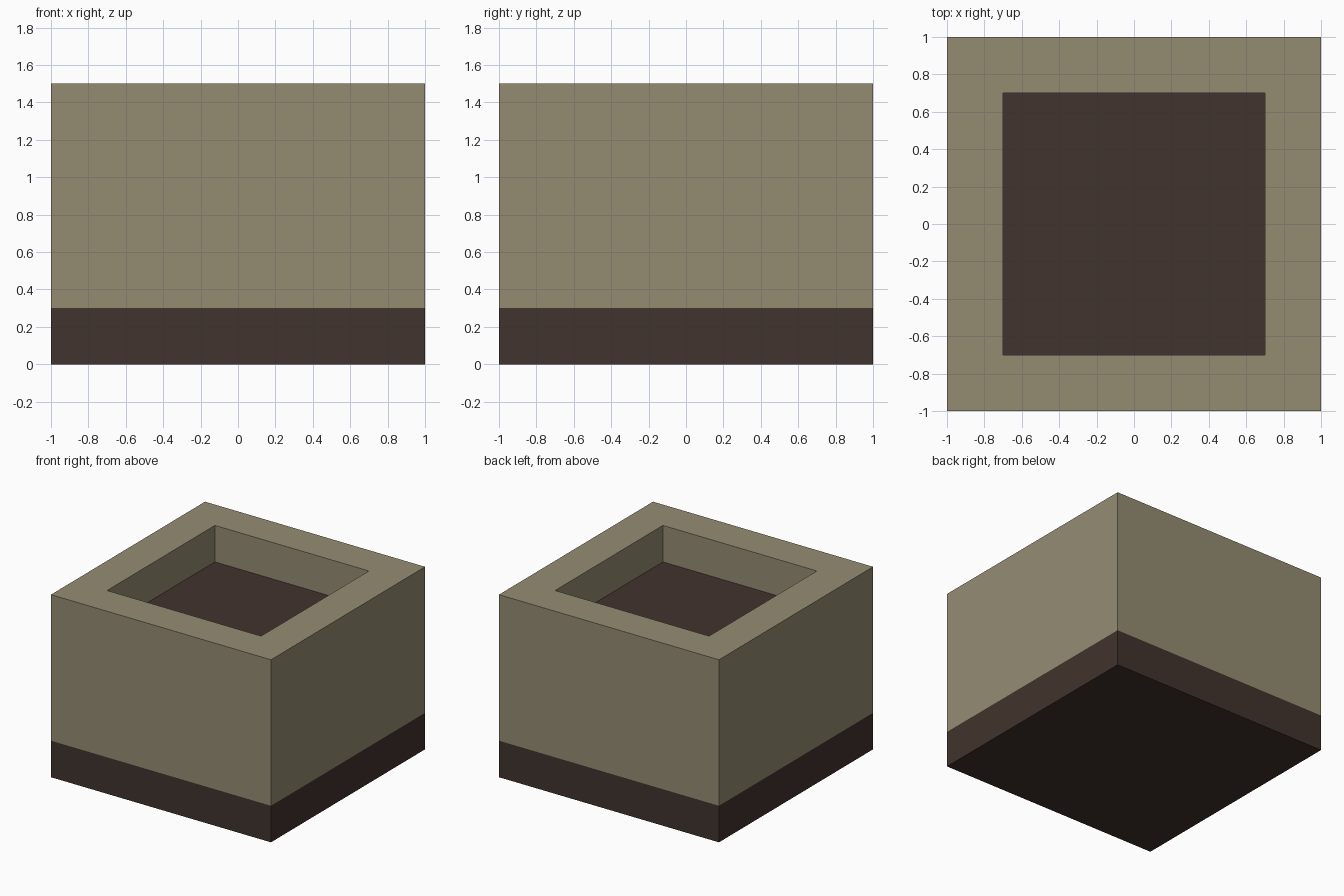
import bpy, bmesh

if "Cube" in bpy.data.objects:
    bpy.data.objects.remove(bpy.data.objects["Cube"])


def material(name, rgb):
    m = bpy.data.materials.new(name)
    m.diffuse_color = (*rgb, 1.0)
    m.use_nodes = True
    m.node_tree.nodes["Principled BSDF"].inputs["Base Color"].default_value = m.diffuse_color
    return m


STONE = material("tan stone", (0.296, 0.262, 0.171))
DARK = material("dark brown", (0.053, 0.033, 0.026))

HALF, INNER = 1.0, 0.7                  # outer and recess half widths
BAND, FLOOR, TOP = 0.3, 1.2, 1.5        # band top, recess floor, rim

# Square rings swept from the base, up the outside, over the rim, into the recess
bm = bmesh.new()
profile = [(HALF, 0), (HALF, BAND), (HALF, TOP), (INNER, TOP), (INNER, FLOOR)]
corners = [(-1, -1), (1, -1), (1, 1), (-1, 1)]
rings = [[bm.verts.new((x * r, y * r, z)) for x, y in corners] for r, z in profile]
for level, (low, high) in enumerate(zip(rings, rings[1:])):
    for i in range(4):
        j = (i + 1) % 4
        face = bm.faces.new((low[i], low[j], high[j], high[i]))
        face.material_index = 1 if level == 0 else 0    # dark base band

# Underside and recess floor
for ring in (rings[0][::-1], rings[-1]):
    bm.faces.new(ring).material_index = 1

mesh = bpy.data.meshes.new("planter_block")
bm.to_mesh(mesh)
bm.free()
mesh.materials.append(STONE)
mesh.materials.append(DARK)
bpy.context.collection.objects.link(bpy.data.objects.new("planter_block", mesh))
